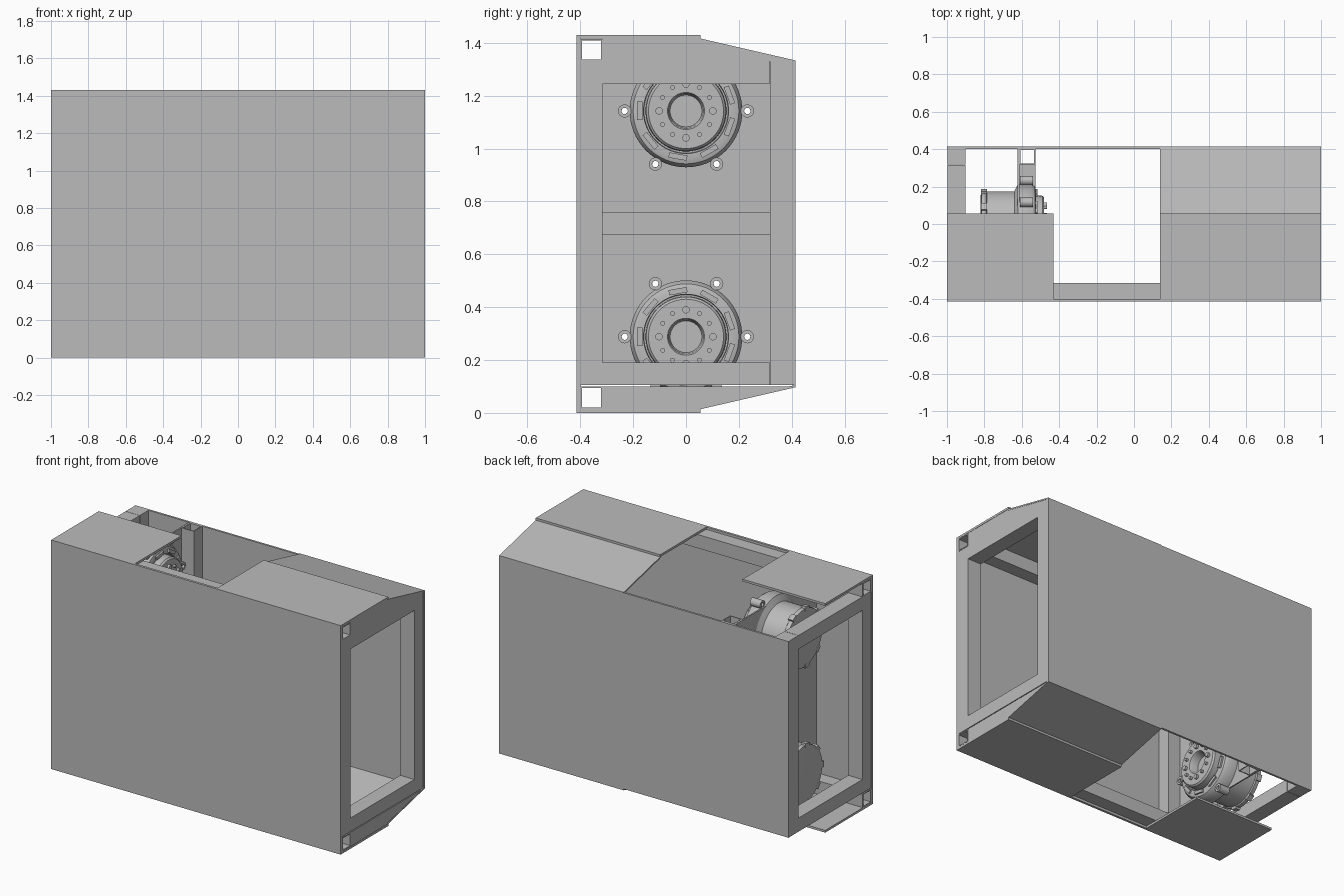
import bpy, bmesh, math
from mathutils import Matrix, Vector

cube = bpy.data.objects.get("Cube")
if cube:
    bpy.data.objects.remove(cube, do_unlink=True)

H = 1.43        # overall height
T = 0.085       # frame tube width
MID = -0.57     # station of the motor bulkhead

grey = bpy.data.materials.new("satin grey")
grey.use_nodes = True
COLOUR = (0.5, 0.5, 0.5, 1)
grey.diffuse_color = COLOUR
grey.node_tree.nodes["Principled BSDF"].inputs["Base Color"].default_value = COLOUR


def finish(bm, name, smooth=False):
    bmesh.ops.recalc_face_normals(bm, faces=bm.faces)
    mesh = bpy.data.meshes.new(name)
    bm.to_mesh(mesh)
    bm.free()
    mesh.materials.append(grey)
    ob = bpy.data.objects.new(name, mesh)
    bpy.context.collection.objects.link(ob)
    if smooth:
        bpy.ops.object.select_all(action='DESELECT')
        ob.select_set(True)
        bpy.context.view_layer.objects.active = ob
        bpy.ops.object.shade_smooth_by_angle(angle=math.radians(35))
    return ob


def add_box(bm, lo, hi, matrix=Matrix()):
    lo, hi = Vector(lo), Vector(hi)
    size = hi - lo
    m = matrix @ Matrix.Translation((lo + hi) / 2) @ Matrix.Diagonal((*size, 1))
    bmesh.ops.create_cube(bm, size=1, matrix=m)


def box(name, lo, hi):
    bm = bmesh.new()
    add_box(bm, lo, hi)
    return finish(bm, name)


def tube(name, axis, lo, hi, wall=0.006):
    """Hollow square tube, open at both ends along the axis."""
    a, b = [i for i in range(3) if i != axis]
    bm = bmesh.new()
    rings = []
    for inset in (0, wall):
        for end in (lo, hi):
            ring = []
            for ca, cb in ((0, 0), (1, 0), (1, 1), (0, 1)):
                p = [0, 0, 0]
                p[axis] = end[axis]
                p[a] = hi[a] - inset if ca else lo[a] + inset
                p[b] = hi[b] - inset if cb else lo[b] + inset
                ring.append(bm.verts.new(p))
            rings.append(ring)
    o0, o1, i0, i1 = rings
    for r, s in ((o0, o1), (i0, i1), (o0, i0), (o1, i1)):
        for k in range(4):
            n = (k + 1) % 4
            bm.faces.new((r[k], r[n], s[n], s[k]))
    return finish(bm, name)


def extrude_x(name, profile, x0, x1, flip):
    """Extrude a (y, z) profile along x; flip mirrors it to the underside."""
    bm = bmesh.new()
    vs = [bm.verts.new((x0, y, H - z if flip else z)) for y, z in profile]
    face = bm.faces.new(vs)
    out = bmesh.ops.extrude_face_region(bm, geom=[face])
    moved = [v for v in out["geom"] if isinstance(v, bmesh.types.BMVert)]
    bmesh.ops.translate(bm, verts=moved, vec=(x1 - x0, 0, 0))
    return finish(bm, name)


def lathe(bm, profile, y, z, steps=48, closed=False):
    """Revolve an (x, radius) profile about an axis parallel to x."""
    rings = []
    for x, r in profile:
        if r == 0:
            rings.append([bm.verts.new((x, y, z))] * steps)
            continue
        rings.append([bm.verts.new((x, y + r * math.cos(math.tau * k / steps),
                                    z + r * math.sin(math.tau * k / steps)))
                      for k in range(steps)])
    pairs = list(zip(rings, rings[1:]))
    if closed:
        pairs.append((rings[-1], rings[0]))
    for p, q in pairs:
        for k in range(steps):
            n = (k + 1) % steps
            corners = list(dict.fromkeys((p[k], p[n], q[n], q[k])))
            bm.faces.new(corners)


def around(count, radius, z):
    for k in range(count):
        a = math.tau * k / count
        yield a, radius * math.cos(a), z + radius * math.sin(a)


# Large outer panels
box("front_panel", (-1, -0.415, 0), (1, -0.4, H))
box("back_panel", (-1, 0.402, 0.105), (1, 0.415, 1.33))

# Top covers, repeated on the underside
for flip, side in ((False, "top"), (True, "bottom")):
    extrude_x(side + "_folded_cover",
              [(-0.41, 1.43), (0.055, 1.43), (0.055, 1.416), (0.415, 1.333),
               (0.415, 1.324), (0.055, 1.407), (0.05, 1.416), (-0.41, 1.416)],
              0.14, 1, flip)
    extrude_x(side + "_flat_cover",
              [(-0.41, 1.43), (0.055, 1.43), (0.055, 1.416), (-0.41, 1.416)],
              -1, -0.43, flip)
    extrude_x(side + "_end_gusset",
              [(-0.315, 1.33), (-0.315, 1.416), (0.05, 1.416), (0.41, 1.33)],
              0.985, 0.998, flip)

    # Long front tube and the cross beams at both ends
    z0, z1 = (H - 1.415, H - 1.33) if flip else (1.33, 1.415)
    tube(side + "_front_tube", 0, (-1, -0.4, z0), (1, -0.315, z1))
    z0, z1 = (0.105, 0.19) if flip else (1.245, 1.33)
    box(side + "_right_cross_beam", (0.9, -0.315, z0), (0.998, 0.315, z1))
    box(side + "_left_cross_beam", (-0.998, -0.315, z0), (-0.9, 0.315, z1))

# Upright posts
for y0, place in ((-0.4, "front"), (0.317, "back")):
    box(place + "_left_post", (-0.998, y0, 0.105), (-0.9, y0 + T, 1.33))
    box(place + "_right_post", (0.9, y0, 0.105), (0.998, y0 + T, 1.33))
    tube(place + "_middle_post", 2, (MID - T / 2, y0, 0.105),
         (MID + T / 2, y0 + T, 1.33))
tube("middle_cross_beam", 1, (MID - T / 2, -0.315, H / 2 - T / 2),
     (MID + T / 2, 0.317, H / 2 + T / 2))

# Bulkhead carrying the motors, drilled for the fixing ears
MOTORS = (("upper", 1.142), ("lower", H - 1.142))
plate = box("motor_bulkhead", (-0.622, -0.4, 0.105), (-0.613, 0.4, 1.33))
bm = bmesh.new()
for _, zc in MOTORS:
    for a, y, z in around(6, 0.232, zc):
        lathe(bm, [(-0.7, 0), (-0.7, 0.012), (-0.5, 0.012), (-0.5, 0)], y, z, 12)
drill = finish(bm, "bulkhead_drill")
drill.hide_render = True
cut = plate.modifiers.new("drill", 'BOOLEAN')
cut.operation = 'DIFFERENCE'
cut.object = drill
bpy.context.view_layer.objects.active = plate
bpy.ops.object.modifier_apply(modifier="drill")
bpy.data.objects.remove(drill, do_unlink=True)

BODY = [(-0.82, 0), (-0.82, 0.15), (-0.815, 0.18), (-0.79, 0.182), (-0.785, 0.175),
        (-0.64, 0.175), (-0.62, 0.213), (-0.55, 0.213), (-0.53, 0.2), (-0.525, 0.185),
        (-0.525, 0.161), (-0.545, 0.159), (-0.545, 0.153), (-0.49, 0.151),
        (-0.48, 0.142), (-0.48, 0.07), (-0.49, 0.065), (-0.535, 0.06), (-0.535, 0)]

for name, zc in MOTORS:
    # Turned motor housing with recessed hub
    bm = bmesh.new()
    lathe(bm, BODY, 0, zc, 64)
    finish(bm, name + "_motor_body", True)

    # Ring-shaped fixing ears
    bm = bmesh.new()
    for a, y, z in around(6, 0.232, zc):
        lathe(bm, [(-0.61, 0.012), (-0.61, 0.025), (-0.54, 0.025), (-0.54, 0.012)],
              y, z, 16, closed=True)
    finish(bm, name + "_motor_ears", True)

    # Bolt circle on the hub
    bm = bmesh.new()
    for k, (a, y, z) in enumerate(around(12, 0.102, zc)):
        r = 0.014 if k % 3 == 0 else 0.009
        lathe(bm, [(-0.485, 0), (-0.485, r), (-0.465, r), (-0.465, 0)], y, z, 12)
    finish(bm, name + "_hub_bolts", True)

    # Clips round the flange and lugs round the rear cap
    bm = bmesh.new()
    for k in range(9):
        turn = Matrix.Translation((0, 0, zc)) @ Matrix.Rotation(math.tau * (k + 0.5) / 9, 4, 'X')
        add_box(bm, (-0.54, 0.165, -0.035), (-0.515, 0.185, 0.035), turn)
        add_box(bm, (-0.818, 0.165, -0.02), (-0.785, 0.192, 0.02), turn)
    finish(bm, name + "_motor_clips")
